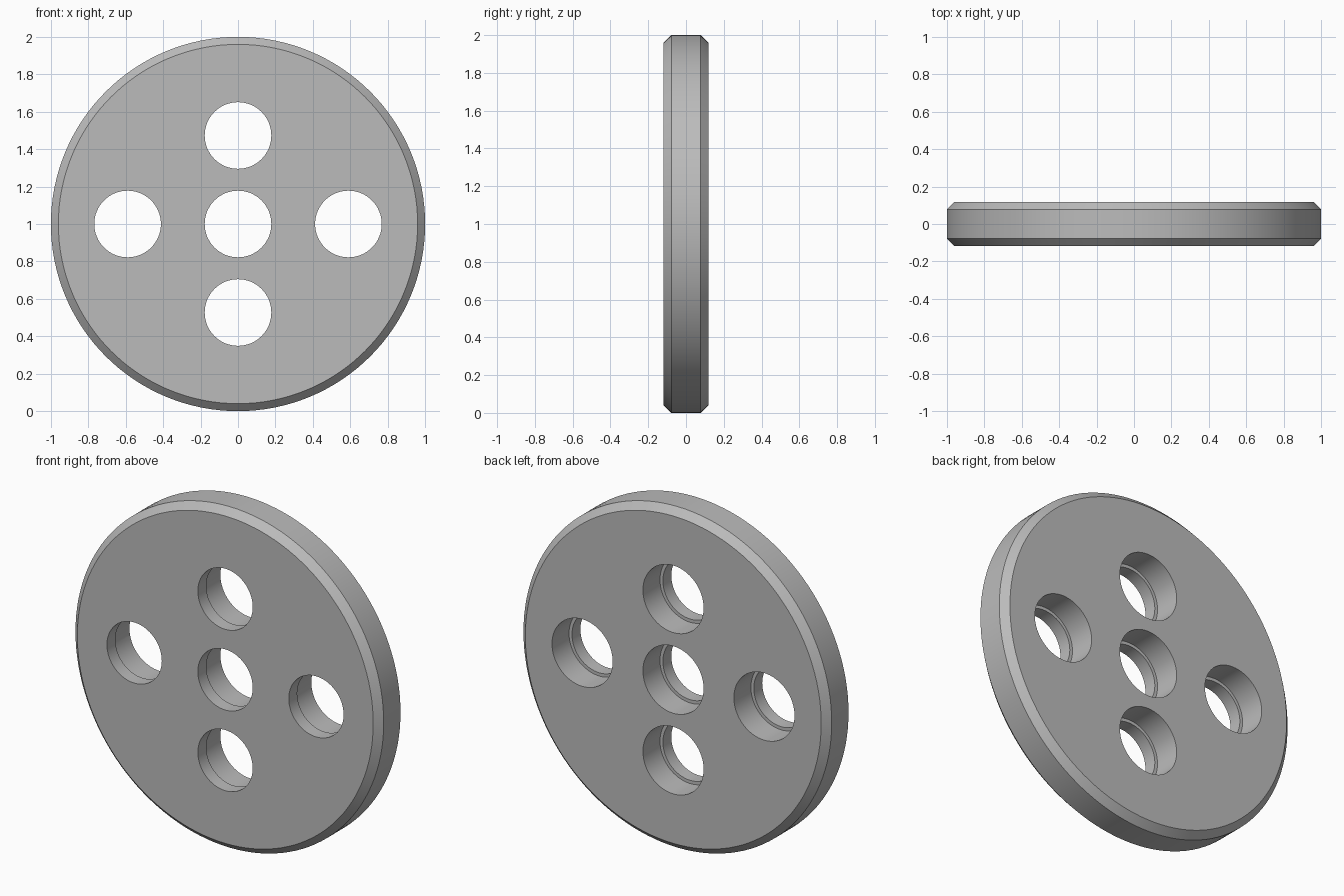
import bpy, bmesh, math
from mathutils import Matrix

cube = bpy.data.objects.get("Cube")
if cube:
    bpy.data.objects.remove(cube, do_unlink=True)

HALF = 0.118      # half thickness of the disc
CHAMFER = 0.04
LEDGE = -0.04     # depth at which the bores widen

grey = bpy.data.materials.new("mid_grey")
grey.use_nodes = True
colour = (0.5, 0.5, 0.5, 1)
grey.diffuse_color = colour
grey.node_tree.nodes["Principled BSDF"].inputs["Base Color"].default_value = colour


def turned(name, profile, segments, x=0, z=0):
    """Closed solid turned about the y axis from (radius, y) points."""
    bm = bmesh.new()
    rings = []
    for r, y in profile:
        rings.append([bm.verts.new((x + r * math.cos(a), y, z + r * math.sin(a)))
                      for a in (2 * math.pi * i / segments for i in range(segments))])
    for a, b in zip(rings, rings[1:]):
        for i in range(segments):
            j = (i + 1) % segments
            bm.faces.new((a[i], a[j], b[j], b[i]))
    bm.faces.new(rings[0])
    bm.faces.new(rings[-1])
    bmesh.ops.recalc_face_normals(bm, faces=bm.faces)
    mesh = bpy.data.meshes.new(name)
    bm.to_mesh(mesh)
    bm.free()
    mesh.materials.append(grey)
    obj = bpy.data.objects.new(name, mesh)
    bpy.context.collection.objects.link(obj)
    return obj


# Disc with chamfered rims
rim = 1 - CHAMFER
edge = HALF - CHAMFER
disc = turned("disc", [(rim, -HALF), (1, -edge), (1, edge), (rim, HALF)], 128, z=1)
bpy.context.view_layer.objects.active = disc
disc.select_set(True)

# Five counterbored holes, wider at the back
bore = [(0.178, -0.3), (0.178, LEDGE), (0.197, LEDGE), (0.197, 0.3)]
for x, z in [(0, 1), (0.59, 1), (-0.59, 1), (0, 1.473), (0, 0.527)]:
    cutter = turned("bore_cutter", bore, 64, x, z)
    cutter.hide_render = True
    cut = disc.modifiers.new("bore", "BOOLEAN")
    cut.operation = "DIFFERENCE"
    cut.solver = "EXACT"
    cut.object = cutter
    bpy.ops.object.modifier_apply(modifier=cut.name)
    bpy.data.objects.remove(cutter, do_unlink=True)

bpy.ops.object.shade_smooth_by_angle(angle=math.radians(30))
